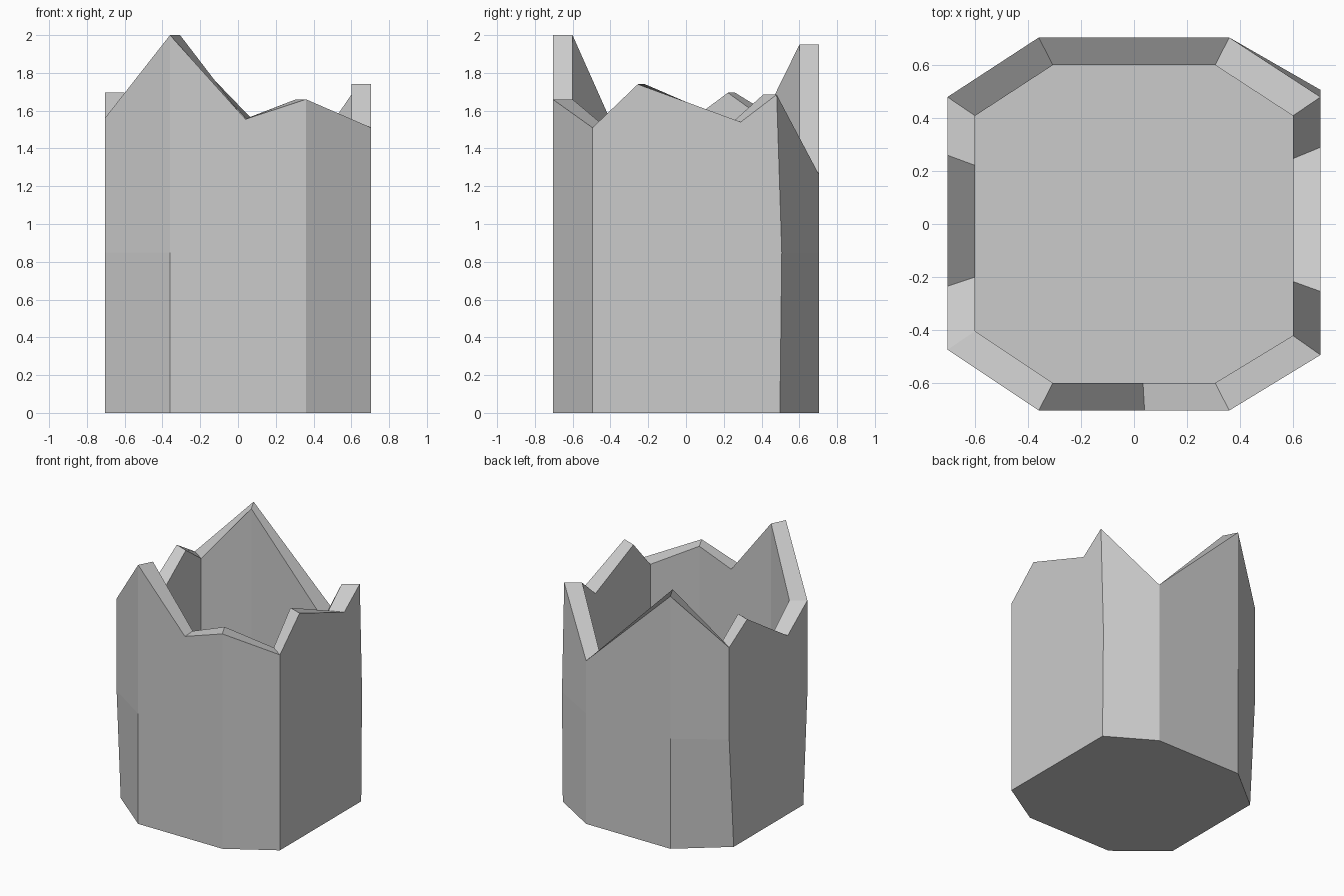
import bpy
import bmesh

cube = bpy.data.objects.get("Cube")
if cube:
    bpy.data.objects.remove(cube, do_unlink=True)

HALF = 0.705        # half width of the body
MID = 0.85          # height of the bend in the walls
FLOOR = 0.1         # height of the hollow's floor
INSET = 0.852       # inner rim size relative to the outer rim

# Broken rim, counter-clockwise from the front: x, y, height
rim = [
    (-0.36, -HALF, 2.0), (0.04, -HALF, 1.555), (0.36, -HALF, 1.66),
    (HALF, -0.495, 1.51), (HALF, -0.255, 1.74), (HALF, 0.29, 1.54),
    (HALF, 0.48, 1.685), (0.36, HALF, 1.26), (-0.36, HALF, 1.95),
    (-HALF, 0.48, 1.56), (-HALF, 0.26, 1.695), (-HALF, -0.235, 1.38),
    (-HALF, -0.475, 1.56),
]


def lower_y(x, y, at_base):
    """Corner shift of the walls below the rim."""
    if x == HALF and y == 0.48:
        return 0.497 if at_base else 0.507
    if at_base and x == -HALF and abs(y) > 0.4:
        return 0.425 if y > 0 else -0.425
    return y


# Plain grey stone
stone = bpy.data.materials.new("grey_stone")
stone.use_nodes = True
grey = (0.6, 0.6, 0.6, 1.0)
stone.diffuse_color = grey
stone.node_tree.nodes["Principled BSDF"].inputs["Base Color"].default_value = grey

# Rings run up the outside, over the rim and down into the hollow
bm = bmesh.new()
profiles = [
    [(x, lower_y(x, y, True), 0) for x, y, z in rim],
    [(x, lower_y(x, y, False), MID) for x, y, z in rim],
    rim,
    [(x * INSET, y * INSET, z) for x, y, z in rim],
    [(x * INSET, y * INSET, FLOOR) for x, y, z in rim],
]
rings = [[bm.verts.new(co) for co in ring] for ring in profiles]
count = len(rim)
for low, high in zip(rings, rings[1:]):
    for i in range(count):
        j = (i + 1) % count
        bm.faces.new((low[i], low[j], high[j], high[i]))

# Underside and floor of the hollow
bm.faces.new(list(reversed(rings[0])))
bm.faces.new(rings[-1])

mesh = bpy.data.meshes.new("broken_wall_shell")
bm.to_mesh(mesh)
bm.free()
mesh.materials.append(stone)
shell = bpy.data.objects.new("broken_wall_shell", mesh)
bpy.context.collection.objects.link(shell)
